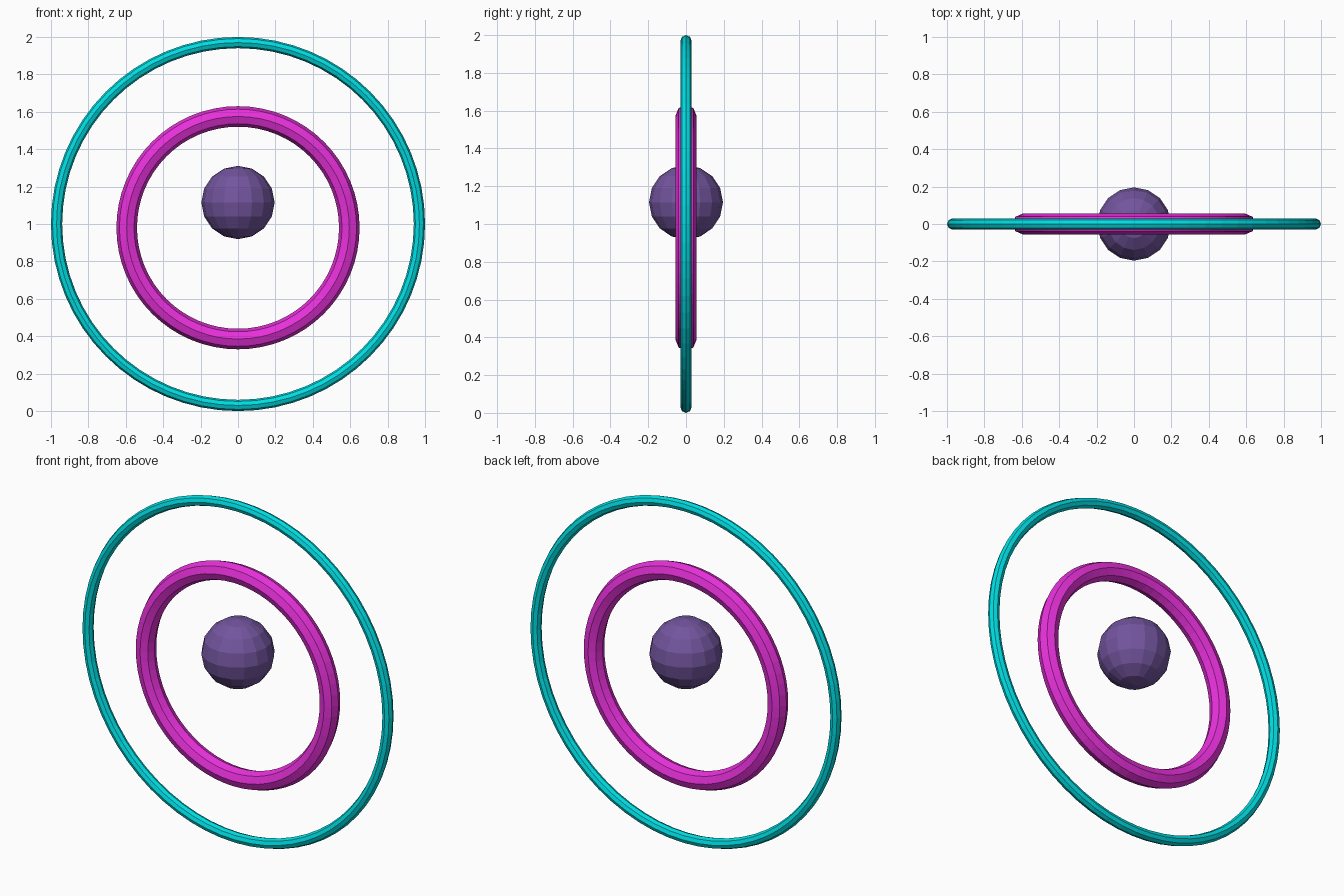
import bpy
from math import radians

if "Cube" in bpy.data.objects:
    bpy.data.objects.remove(bpy.data.objects["Cube"])


def paint(obj, name, rgb):
    mat = bpy.data.materials.new(name)
    mat.diffuse_color = (*rgb, 1)
    mat.use_nodes = True
    mat.node_tree.nodes["Principled BSDF"].inputs["Base Color"].default_value = mat.diffuse_color
    obj.data.materials.append(mat)


def ring(name, z, major, minor, rgb):
    # Upright ring with an octagonal cross-section
    bpy.ops.mesh.primitive_torus_add(
        major_radius=major, minor_radius=minor, major_segments=64,
        minor_segments=8, location=(0, 0, z), rotation=(radians(90), 0, 0))
    obj = bpy.context.object
    obj.name = name
    paint(obj, name + "_color", rgb)


# Two upright rings
ring("outer_ring", 1.0, 0.97, 0.03, (0.0, 0.72, 0.76))
ring("inner_ring", 0.98, 0.595, 0.055, (0.8, 0.03, 0.7))

# Faceted ball floating inside the rings
bpy.ops.mesh.primitive_uv_sphere_add(
    segments=16, ring_count=8, radius=0.196, location=(0, 0, 1.115))
ball = bpy.context.object
ball.name = "center_ball"
paint(ball, "ball_color", (0.17, 0.09, 0.34))
